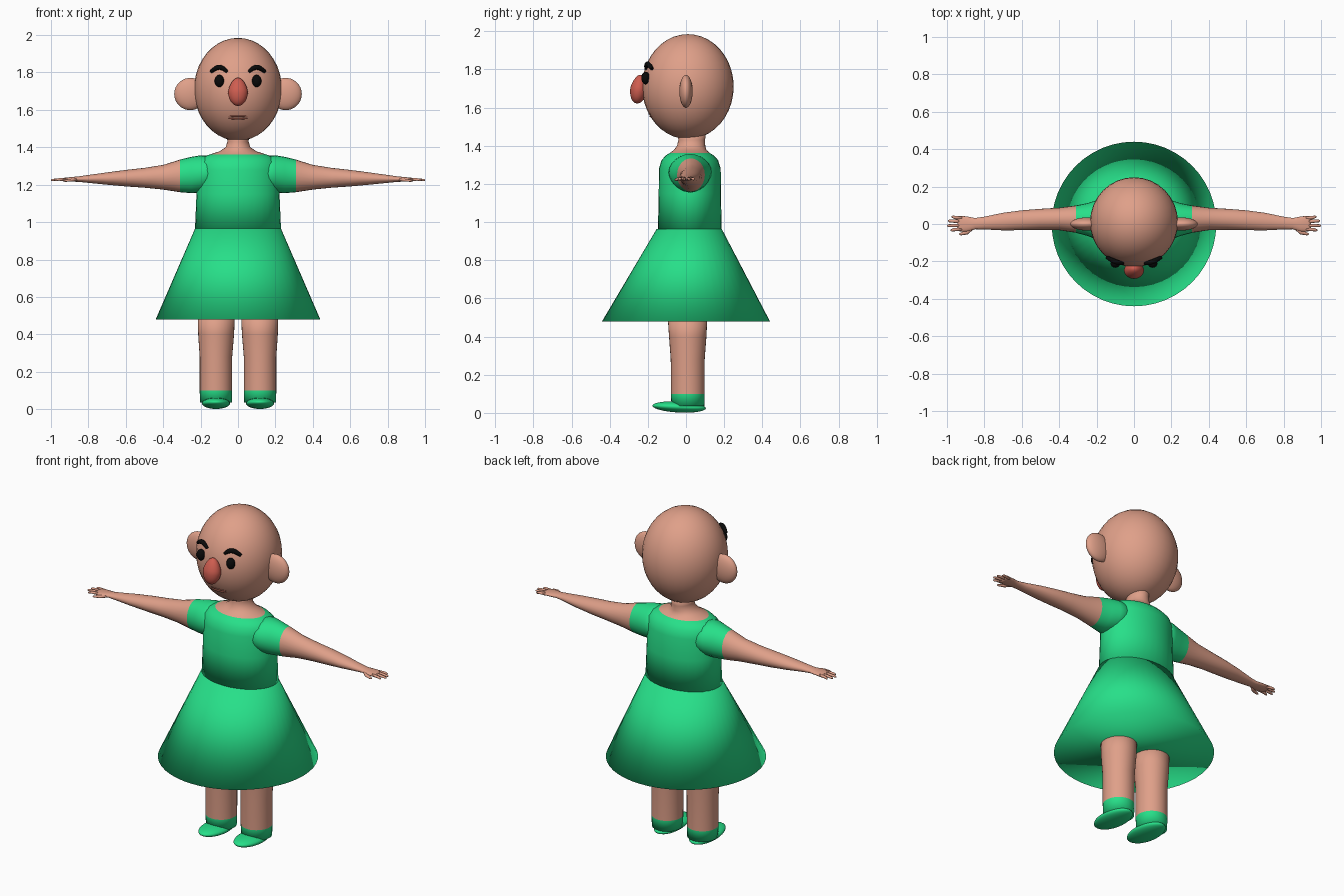
import bpy, bmesh, math
from mathutils import Vector, Matrix

if "Cube" in bpy.data.objects:
    bpy.data.objects.remove(bpy.data.objects["Cube"])


def material(name, rgb):
    m = bpy.data.materials.new(name)
    m.use_nodes = True
    m.diffuse_color = (*rgb, 1)
    bsdf = next(n for n in m.node_tree.nodes if n.type == "BSDF_PRINCIPLED")
    bsdf.inputs["Base Color"].default_value = (*rgb, 1)
    return m


SKIN = material("skin", (0.74, 0.35, 0.25))
GREEN = material("dress_green", (0.02, 0.74, 0.25))
RED = material("nose_red", (0.62, 0.11, 0.08))
LIP = material("lip_pink", (0.55, 0.16, 0.11))
BLACK = material("black", (0.003, 0.003, 0.003))


def finish(name, bm, mats, rule=None):
    """Turn a bmesh into a smooth object; rule(face centre) picks the material."""
    bmesh.ops.recalc_face_normals(bm, faces=bm.faces[:])
    for f in bm.faces:
        f.smooth = True
        if rule:
            f.material_index = rule(f.calc_center_median())
    mesh = bpy.data.meshes.new(name)
    bm.to_mesh(mesh)
    bm.free()
    for m in mats:
        mesh.materials.append(m)
    ob = bpy.data.objects.new(name, mesh)
    bpy.context.collection.objects.link(ob)
    return ob


def loft(name, rings, mats, rule=None, axis="z", side=1, n=32):
    """Skin ellipses (t, c1, c2, r1, r2) placed along the z or x axis."""
    bm = bmesh.new()
    loops = []
    for t, c1, c2, r1, r2 in rings:
        loop = []
        for i in range(n):
            a = math.tau * i / n
            u, v = c1 + r1 * math.cos(a), c2 + r2 * math.sin(a)
            co = (side * u, v, t) if axis == "z" else (side * t, u, v)
            loop.append(bm.verts.new(co))
        loops.append(loop)
    for p, q in zip(loops, loops[1:]):
        for i in range(n):
            j = (i + 1) % n
            bm.faces.new((p[i], p[j], q[j], q[i]))
    bm.faces.new(loops[0])
    bm.faces.new(loops[-1])
    return finish(name, bm, mats, rule)


def ball(name, centre, radii, mat, top_taper=0, tilt=0):
    bm = bmesh.new()
    bmesh.ops.create_uvsphere(bm, u_segments=32, v_segments=20, radius=1)
    for v in bm.verts:
        if v.co.z > 0:
            v.co.x *= 1 - top_taper * v.co.z
            v.co.y *= 1 - top_taper * v.co.z
    bm.transform(Matrix.Translation(centre) @ Matrix.Rotation(tilt, 4, "X")
                 @ Matrix.Diagonal((*radii, 1)))
    return finish(name, bm, [mat])


def tube(name, points, mat):
    """Tapered round stroke through (x, y, z, radius) points."""
    curve = bpy.data.curves.new(name, "CURVE")
    curve.dimensions = "3D"
    curve.bevel_depth = 1
    curve.bevel_resolution = 3
    curve.use_fill_caps = True
    spline = curve.splines.new("NURBS")
    spline.points.add(len(points) - 1)
    spline.use_endpoint_u = True
    spline.order_u = 3
    for p, (x, y, z, r) in zip(spline.points, points):
        p.co, p.radius = (x, y, z, 1), r
    curve.materials.append(mat)
    ob = bpy.data.objects.new(name, curve)
    bpy.context.collection.objects.link(ob)


# Dress and neck
loft("skirt", [(0.48, 0, 0, 0.44, 0.44), (0.965, 0, 0.017, 0.23, 0.17)], [GREEN], n=48)
loft("torso", [
    (0.96, 0, 0.02, 0.23, 0.167), (1.15, 0, 0.02, 0.222, 0.163),
    (1.28, 0, 0.02, 0.222, 0.162), (1.325, 0, 0.02, 0.212, 0.148),
    (1.35, 0, 0.02, 0.185, 0.125), (1.362, 0, 0.02, 0.15, 0.105),
    (1.378, 0, 0.022, 0.10, 0.085), (1.40, 0, 0.027, 0.066, 0.074),
    (1.43, 0, 0.03, 0.057, 0.07), (1.48, 0, 0.03, 0.06, 0.075),
], [GREEN, SKIN], lambda c: int(c.z > 1.362))

# Head
ball("head", (0, 0.01, 1.71), (0.235, 0.24, 0.275), SKIN)
ball("nose", (0, -0.248, 1.697), (0.053, 0.044, 0.076), RED, 0.2, -0.15)
for i, z in enumerate((1.567, 1.554)):
    ball(("upper_lip", "lower_lip")[i], (0, -0.185 + 0.004 * i, z),
         (0.052, 0.011, 0.0055), LIP)

for side, tag in ((1, "left"), (-1, "right")):
    ball(tag + "_ear", (side * 0.255, 0, 1.685), (0.086, 0.035, 0.086), SKIN)
    ball(tag + "_eye", (side * 0.1, -0.212, 1.755), (0.025, 0.022, 0.033), BLACK)
    tube(tag + "_eyebrow", [
        (side * 0.058, -0.21, 1.803, 0.008), (side * 0.08, -0.208, 1.826, 0.013),
        (side * 0.115, -0.196, 1.83, 0.014), (side * 0.145, -0.178, 1.803, 0.009),
    ], BLACK)

    # Sleeve, arm and palm
    loft(tag + "_arm", [
        (0.12, 0.02, 1.265, 0.12, 0.09), (0.2, 0.022, 1.257, 0.105, 0.1),
        (0.25, 0.024, 1.252, 0.087, 0.097), (0.31, 0.026, 1.247, 0.073, 0.087),
        (0.4, 0.027, 1.24, 0.06, 0.066), (0.5, 0.025, 1.237, 0.056, 0.053),
        (0.6, 0.02, 1.235, 0.053, 0.044), (0.7, 0.013, 1.233, 0.047, 0.033),
        (0.8, 0.005, 1.231, 0.034, 0.021), (0.85, 0.002, 1.23, 0.03, 0.015),
        (0.89, 0, 1.229, 0.04, 0.012), (0.93, 0.002, 1.228, 0.042, 0.009),
        (0.945, 0.002, 1.227, 0.036, 0.006),
    ], [GREEN, SKIN], lambda c: int(abs(c.x) > 0.31), "x", side, 24)
    # Fingers and thumb
    for k, (y, tip) in enumerate(((-0.03, 0.98), (-0.008, 1.0), (0.015, 0.995), (0.035, 0.975))):
        loft(f"{tag}_finger_{k + 1}", [
            (0.92, y * 0.9, 1.228, 0.009, 0.008), (0.96, y, 1.228, 0.009, 0.007),
            (tip - 0.006, y * 1.1, 1.225, 0.007, 0.006), (tip, y * 1.1, 1.224, 0.003, 0.003),
        ], [SKIN], None, "x", side, 10)
    loft(tag + "_thumb", [
        (0.86, -0.018, 1.228, 0.012, 0.009), (0.89, -0.043, 1.225, 0.013, 0.008),
        (0.925, -0.053, 1.221, 0.008, 0.006), (0.935, -0.054, 1.22, 0.003, 0.003),
    ], [SKIN], None, "x", side, 10)

    # Leg with ankle cuff, and flat shoe
    loft(tag + "_leg", [
        (0.035, 0.118, 0.01, 0.085, 0.086), (0.1, 0.118, 0.009, 0.087, 0.088),
        (0.28, 0.118, 0.009, 0.087, 0.089), (0.4, 0.117, 0.009, 0.096, 0.098),
        (0.52, 0.116, 0.008, 0.1, 0.105),
    ], [GREEN, SKIN], lambda c: int(c.z > 0.1), "z", side)
    ball(tag + "_shoe", (side * 0.118, -0.036, 0.031), (0.075, 0.14, 0.029), GREEN, 0, -0.05)
